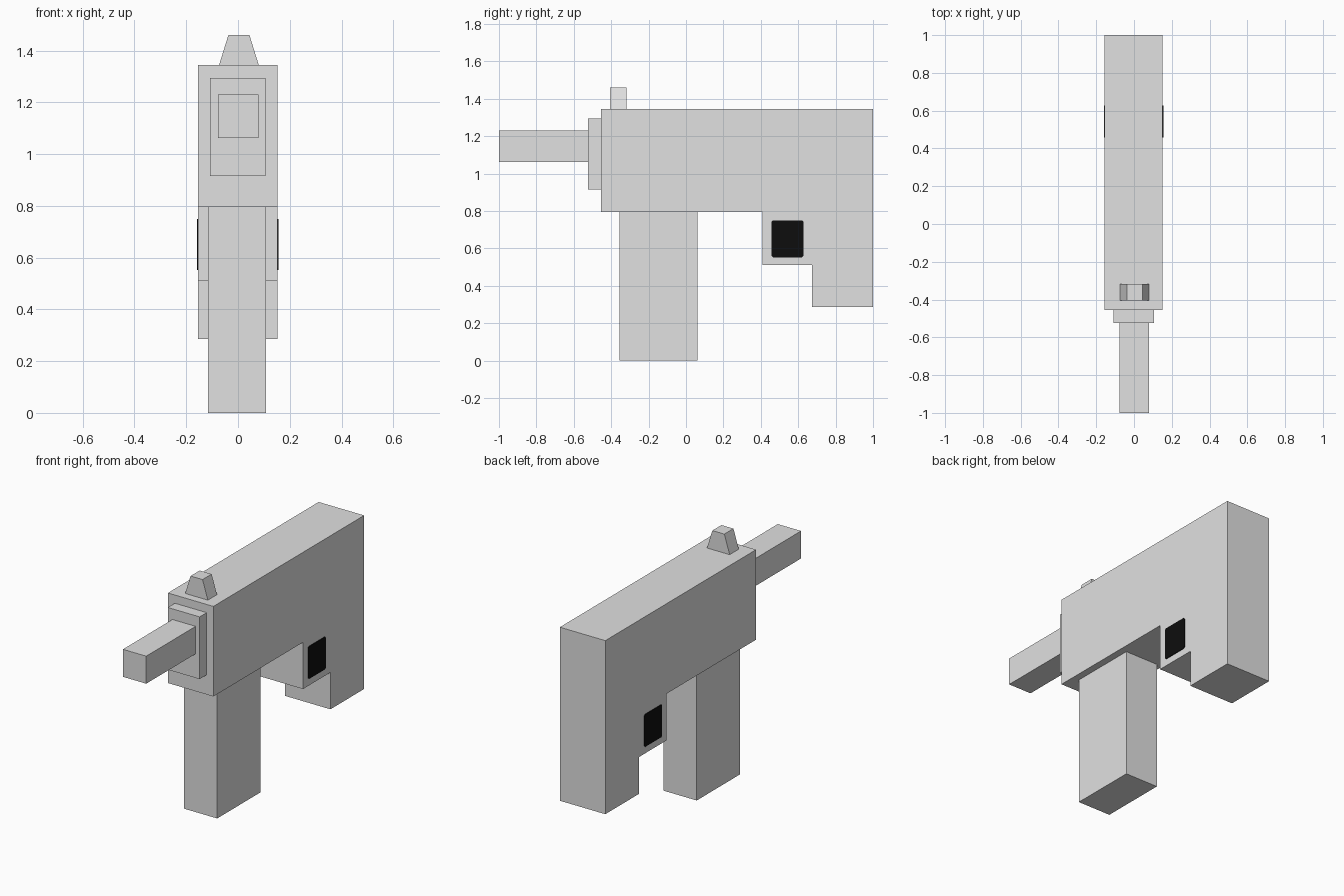
import bpy
import bmesh

cube = bpy.data.objects.get("Cube")
if cube:
    bpy.data.objects.remove(cube, do_unlink=True)


def make_material(name, value):
    mat = bpy.data.materials.new(name)
    mat.use_nodes = True
    colour = (value, value, value, 1)
    mat.diffuse_color = colour
    mat.node_tree.nodes["Principled BSDF"].inputs["Base Color"].default_value = colour
    return mat


grey = make_material("light grey", 0.75)
black = make_material("black", 0.004)


def prism(name, outline, axis, start, end, mat):
    """Extrude a 2D outline along x (outline in y, z) or y (outline in x, z)."""
    bm = bmesh.new()
    place = (lambda u, v: (start, u, v)) if axis == "x" else (lambda u, v: (u, start, v))
    face = bm.faces.new([bm.verts.new(place(u, v)) for u, v in outline])
    moved = bmesh.ops.extrude_face_region(bm, geom=[face], use_keep_orig=True)
    verts = [g for g in moved["geom"] if isinstance(g, bmesh.types.BMVert)]
    depth = end - start
    bmesh.ops.translate(bm, verts=verts, vec=(depth, 0, 0) if axis == "x" else (0, depth, 0))
    bmesh.ops.recalc_face_normals(bm, faces=bm.faces)
    mesh = bpy.data.meshes.new(name)
    bm.to_mesh(mesh)
    bm.free()
    mesh.materials.append(mat)
    obj = bpy.data.objects.new(name, mesh)
    bpy.context.collection.objects.link(obj)
    return obj


def rect(u0, u1, v0, v1):
    return [(u0, v0), (u1, v0), (u1, v1), (u0, v1)]


# Main body with stepped rear grip
body = [(-0.455, 0.795), (0.41, 0.795), (0.41, 0.51), (0.675, 0.51),
        (0.675, 0.285), (1, 0.285), (1, 1.345), (-0.455, 1.345)]
prism("body", body, "x", -0.155, 0.152, grey)

# Front post, collar and barrel
prism("front_post", rect(-0.355, 0.062, 0, 0.795), "x", -0.116, 0.108, grey)
prism("barrel_collar", rect(-0.108, 0.107, 0.915, 1.295), "y", -0.523, -0.455, grey)
prism("barrel", rect(-0.077, 0.08, 1.062, 1.23), "y", -1, -0.523, grey)

# Tapered sight
sight = [(-0.073, 1.345), (0.08, 1.345), (0.044, 1.461), (-0.037, 1.461)]
prism("sight", sight, "y", -0.405, -0.317, grey)

# Black side panels with clipped corners
y0, y1, z0, z1, c = 0.457, 0.627, 0.552, 0.75, 0.008
panel = [(y0 + c, z0), (y1 - c, z0), (y1, z0 + c), (y1, z1 - c),
         (y1 - c, z1), (y0 + c, z1), (y0, z1 - c), (y0, z0 + c)]
prism("left_panel", panel, "x", 0.152, 0.156, black)
prism("right_panel", panel, "x", -0.159, -0.155, black)
